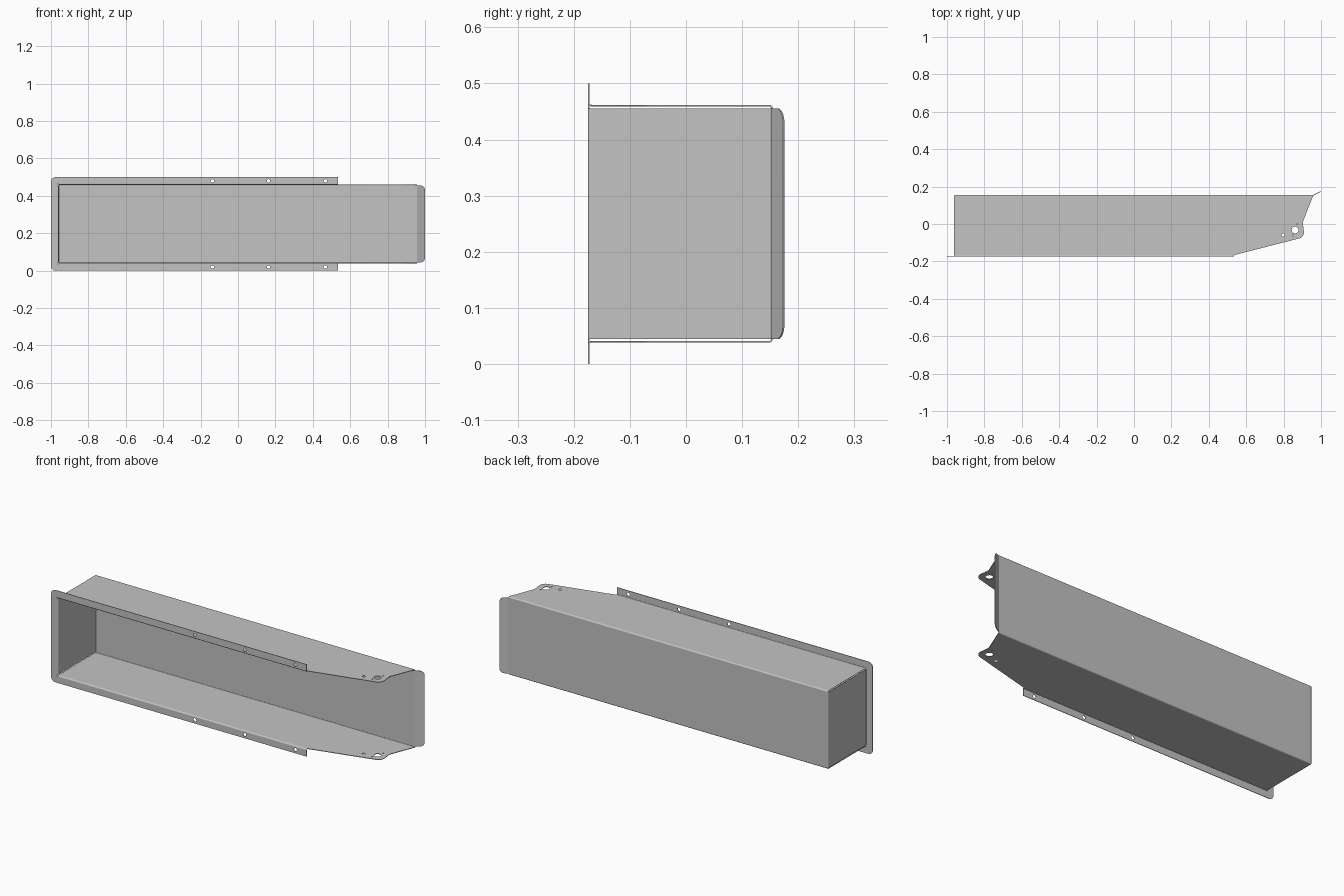
import bpy, bmesh, math
from mathutils import Vector, Matrix

cube = bpy.data.objects.get("Cube")
if cube:
    bpy.data.objects.remove(cube, do_unlink=True)

GREY = (0.55, 0.55, 0.55, 1)
steel = bpy.data.materials.new("sheet_grey")
steel.use_nodes = True
steel.diffuse_color = GREY
steel.node_tree.nodes["Principled BSDF"].inputs["Base Color"].default_value = GREY

T = 0.003        # sheet thickness
R = 0.005        # bend radius at mid sheet
MID = 0.25       # mid height
X, Y, Z = Vector((1, 0, 0)), Vector((0, 1, 0)), Vector((0, 0, 1))
parts = []


def arc(cx, cy, r, a0, a1, steps):
    """Points along a circular arc, angles in radians."""
    angles = [a0 + (a1 - a0) * k / steps for k in range(steps + 1)]
    return [Vector((cx + r * math.cos(a), cy + r * math.sin(a))) for a in angles]


def rounded(corners, steps=8):
    """Outline from (x, y[, radius]) corners with filleted corners."""
    out = []
    for i, c in enumerate(corners):
        p = Vector(c[:2])
        if len(c) < 3:
            out.append(p)
            continue
        a = (Vector(corners[i - 1][:2]) - p).normalized()
        b = (Vector(corners[(i + 1) % len(corners)][:2]) - p).normalized()
        half = a.angle(b) / 2
        centre = p + (a + b).normalized() * c[2] / math.sin(half)
        start = p + a * c[2] / math.tan(half) - centre
        a0 = math.atan2(start.y, start.x)
        # The fillet turns the same way as the corner
        turn = math.copysign(math.pi - 2 * half, b.x * a.y - b.y * a.x)
        out += arc(centre.x, centre.y, c[2], a0, a0 + turn, steps)
    return out


def circle(x, y, r):
    return arc(x, y, r, 0, 2 * math.pi, 24)[:-1]


def sheet(name, outline, holes=(), origin=(0, 0, 0), u=X, v=Y, thick=T):
    """Flat plate with holes, drawn in the plane u, v."""
    curve = bpy.data.curves.new(name, 'CURVE')
    curve.dimensions = '2D'
    curve.fill_mode = 'BOTH'
    curve.extrude = thick / 2
    for loop in [outline] + [circle(*h) for h in holes]:
        s = curve.splines.new('POLY')
        s.points.add(len(loop) - 1)
        for pt, co in zip(s.points, loop):
            pt.co = (co[0], co[1], 0, 1)
        s.use_cyclic_u = True
    tmp = bpy.data.objects.new(name + "_outline", curve)
    bpy.context.collection.objects.link(tmp)
    deps = bpy.context.evaluated_depsgraph_get()
    mesh = bpy.data.meshes.new_from_object(tmp.evaluated_get(deps))
    bpy.data.objects.remove(tmp, do_unlink=True)
    bpy.data.curves.remove(curve)

    frame = Matrix((u, v, u.cross(v))).transposed().to_4x4()
    mesh.transform(Matrix.Translation(origin) @ frame)
    bm = bmesh.new()
    bm.from_mesh(mesh)
    bmesh.ops.remove_doubles(bm, verts=bm.verts, dist=1e-5)
    bmesh.ops.recalc_face_normals(bm, faces=bm.faces)
    bm.to_mesh(mesh)
    bm.free()
    mesh.materials.clear()
    mesh.materials.append(steel)
    obj = bpy.data.objects.new(name, mesh)
    bpy.context.collection.objects.link(obj)
    parts.append(obj)


def band(cx, cy, quarter, flip=1):
    """Cross-section of a quarter-round fold; quarter 0 starts at +u."""
    a0 = quarter * math.pi / 2
    a1 = a0 + math.pi / 2
    loop = arc(cx, cy, R + T / 2, a0, a1, 6) + arc(cx, cy, R - T / 2, a1, a0, 6)
    return [(p.x, flip * p.y) for p in loop]


def rect(x0, y0, x1, y1):
    return [(x0, y0), (x1, y0), (x1, y1), (x0, y1)]


# Main planes of the folded sheet
front, back = -0.1735, 0.153
end, tip = -0.96, 0.535
fold, wall = 0.957, 0.2105
inner = wall - R          # half height of back and end walls
rim = wall + R            # start of flange

# Back wall, closed end wall and the angled lip at the open end
sheet("back_wall", rect(end + R, -inner, fold, inner), origin=(0, back, MID), u=X, v=Z)
sheet("end_wall", rect(front + R, -inner, back - R, inner), origin=(end, 0, MID), u=Y, v=Z)
slope = Vector((0.042, 0.021, 0))
length = slope.length
sheet("angled_lip", rounded([(0, -inner), (length, -inner, 0.025), (length, inner, 0.025), (0, inner)]),
      origin=(fold, back, MID), u=slope.normalized(), v=Z)

# Top and bottom walls with the rounded mounting ear
ear = rounded([(end, front + R), (tip, front + R), (tip + 0.005, -0.165),
               (0.912, -0.07, 0.035), (0.902, 0.01, 0.02),
               (fold, back - R), (end, back - R)])
ear_holes = [(0.861, -0.032, 0.018), (0.797, -0.059, 0.008),
             (0.85, -0.061, 0.004), (0.872, 0.0, 0.004)]
for label, s in (("top", 1), ("bottom", -1)):
    sheet(label + "_wall", ear, ear_holes, origin=(0, 0, MID + s * wall))
    # Folds to the flange and to the back wall
    sheet(label + "_flange_fold", band(front + R, rim, 2, s),
          origin=((end + tip) / 2, 0, MID), u=Y, v=Z, thick=tip - end)
    sheet(label + "_back_fold", band(back - R, inner, 0, s),
          origin=((end + fold) / 2, 0, MID), u=Y, v=Z, thick=fold - end)

# Folds along the end wall
sheet("end_flange_fold", band(end - R, front + R, 3), origin=(0, 0, MID), thick=2 * inner)
sheet("end_back_fold", band(end + R, back - R, 1), origin=(0, 0, MID), thick=2 * inner)

# U-shaped mounting flange with screw holes
flange = rounded([(-1, -MID, 0.025), (tip, -MID), (tip, -rim), (end - R, -rim),
                  (end - R, rim), (tip, rim), (tip, MID), (-1, MID, 0.025)])
screws = [(x, s * 0.23, 0.009) for x in (-0.137, 0.163, 0.467) for s in (1, -1)]
sheet("mounting_flange", flange, screws, origin=(0, front, MID), u=X, v=Z)

bpy.ops.object.select_all(action='DESELECT')
for obj in parts:
    obj.select_set(True)
bpy.context.view_layer.objects.active = parts[0]
bpy.ops.object.shade_smooth_by_angle(angle=math.radians(35))
